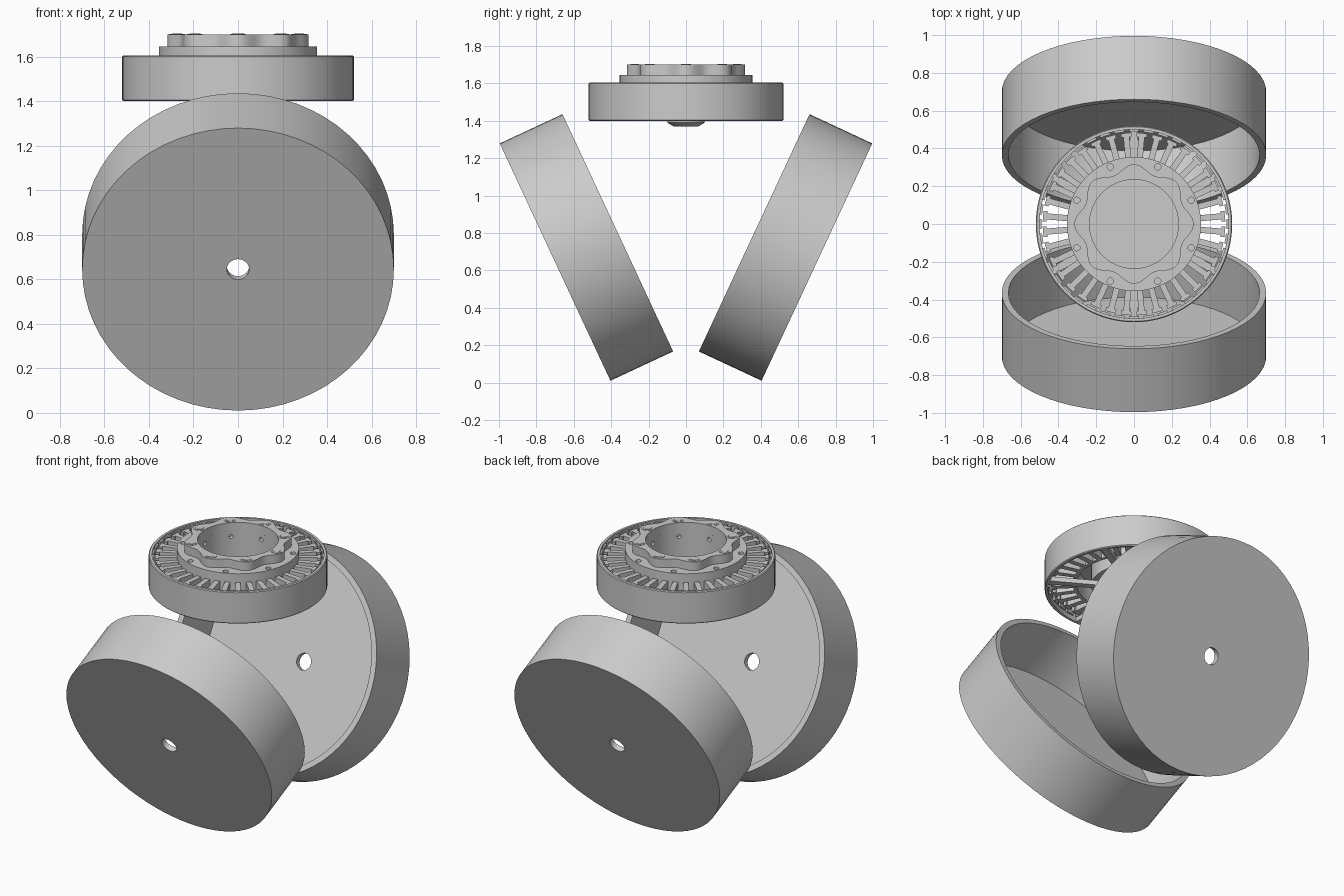
import bpy, bmesh, math
from mathutils import Matrix, Vector

cube = bpy.data.objects.get("Cube")
if cube:
    bpy.data.objects.remove(cube, do_unlink=True)

grey = bpy.data.materials.new("plain grey")
grey.use_nodes = True
grey.diffuse_color = (0.6, 0.6, 0.6, 1)
grey.node_tree.nodes["Principled BSDF"].inputs["Base Color"].default_value = (0.6, 0.6, 0.6, 1)


def finish(name, bm, smooth=True):
    bmesh.ops.recalc_face_normals(bm, faces=bm.faces)
    mesh = bpy.data.meshes.new(name)
    bm.to_mesh(mesh)
    bm.free()
    mesh.materials.append(grey)
    obj = bpy.data.objects.new(name, mesh)
    bpy.context.collection.objects.link(obj)
    if smooth:
        bpy.ops.object.select_all(action="DESELECT")
        obj.select_set(True)
        bpy.context.view_layer.objects.active = obj
        bpy.ops.object.shade_smooth_by_angle(angle=math.radians(30))
    return obj


def lathe(name, profile, steps=72):
    """Revolve a closed (radius, height) profile around z."""
    bm = bmesh.new()
    verts = [bm.verts.new((r, 0, z)) for r, z in profile]
    edges = [bm.edges.new((a, b)) for a, b in zip(verts, verts[1:] + verts[:1])
             if a.co.x > 0 or b.co.x > 0]
    bmesh.ops.spin(bm, geom=verts + edges, axis=(0, 0, 1), cent=(0, 0, 0),
                   angle=math.tau, steps=steps)
    bmesh.ops.remove_doubles(bm, verts=bm.verts, dist=1e-4)
    return finish(name, bm)


def tube(name, r_in, r_out, z0, z1):
    return lathe(name, [(r_in, z0), (r_out, z0), (r_out, z1), (r_in, z1)])


def turn(i, count, offset=0.0):
    return Matrix.Rotation(math.tau * (i + offset) / count, 4, "Z")


def add_box(bm, r0, r1, width, z0, z1, rot):
    """Box running outward from r0 to r1, turned about z."""
    place = Matrix.Translation(((r0 + r1) / 2, 0, (z0 + z1) / 2))
    size = Matrix.Diagonal((r1 - r0, width, z1 - z0, 1))
    bmesh.ops.create_cube(bm, size=1, matrix=rot @ place @ size)


def add_rod(bm, radius, length, matrix, segments=16):
    bmesh.ops.create_cone(bm, cap_ends=True, segments=segments, radius1=radius,
                          radius2=radius, depth=length, matrix=matrix)


# Two tilted open drums, each with a centre hole in its floor
for name, side in (("front_drum", -1), ("back_drum", 1)):
    drum = lathe(name, [(0.05, 0), (0.70, 0), (0.70, 0.37), (0.665, 0.37),
                        (0.665, 0.035), (0.05, 0.035)], 64)
    drum.location = (0, side * 0.70, 0.645)
    drum.rotation_euler = (side * math.radians(65), 0, 0)

# Outer rotor ring with slightly eased edges
lathe("rotor_ring", [(0.50, 1.40), (0.515, 1.40), (0.52, 1.405), (0.52, 1.60),
                     (0.515, 1.605), (0.50, 1.605)], 96)

# Magnets lining the ring
bm = bmesh.new()
for i in range(40):
    add_box(bm, 0.489, 0.505, 0.055, 1.43, 1.595, turn(i, 40))
finish("magnets", bm, False)

# Stator teeth with wider tips, leaving open slots between them
bm = bmesh.new()
for i in range(36):
    rot = turn(i, 36, 0.5)
    add_box(bm, 0.345, 0.47, 0.032, 1.44, 1.59, rot)
    add_box(bm, 0.462, 0.483, 0.056, 1.44, 1.59, rot)
finish("stator_teeth", bm, False)

# Hub with a deep central well
hub = lathe("hub", [(0, 1.43), (0.25, 1.43), (0.25, 1.575), (0.335, 1.575), (0.335, 1.44),
                    (0.355, 1.44), (0.355, 1.645), (0.235, 1.645), (0.235, 1.45), (0, 1.45)])

# Screw holes in the hub top and in the wall of the well
bm = bmesh.new()
for i in range(8):
    add_rod(bm, 0.017, 0.06, turn(i, 8, 0.5) @ Matrix.Translation((0.328, 0, 1.64)))
    add_rod(bm, 0.013, 0.05, turn(i, 8) @ Matrix.Translation((0.24, 0, 1.61))
            @ Matrix.Rotation(math.pi / 2, 4, "Y"))
cutter = finish("hole_cutter", bm, False)
cutter.hide_render = True
cutter.hide_viewport = True
cutter.display_type = "WIRE"
cut = hub.modifiers.new("holes", "BOOLEAN")
cut.operation = "DIFFERENCE"
cut.object = cutter
cut.solver = "EXACT"

# Eight-lobed mounting flange
bm = bmesh.new()
rings = []
count = 144
for z in (1.645, 1.70):
    for inner in (True, False):
        ring = []
        for i in range(count):
            a = math.tau * i / count
            r = 0.235 if inner else 0.296 + 0.02 * math.cos(8 * a)
            ring.append(bm.verts.new((r * math.cos(a), r * math.sin(a), z)))
        rings.append(ring)
low_in, low_out, top_in, top_out = rings
for a, b in ((low_in, low_out), (low_out, top_out), (top_out, top_in), (top_in, low_in)):
    for i in range(count):
        j = (i + 1) % count
        bm.faces.new((a[i], a[j], b[j], b[i]))
finish("lobed_flange", bm)

# Bolt collars and hexagonal bolts around the flange
bm = bmesh.new()
for i in range(8):
    place = turn(i, 8) @ Matrix.Translation((0.274, 0, 1.70))
    add_rod(bm, 0.035, 0.004, place, 24)
    add_rod(bm, 0.026, 0.008, place, 6)
finish("flange_bolts", bm)

# Lower spokes carrying the ring, and the tapered centre boss
bm = bmesh.new()
for i in range(6):
    add_box(bm, 0.07, 0.505, 0.04, 1.40, 1.43, turn(i, 6, 0.5))
finish("lower_spokes", bm, False)
lathe("centre_boss", [(0, 1.37), (0.065, 1.37), (0.10, 1.39), (0.10, 1.43), (0, 1.43)], 32)
